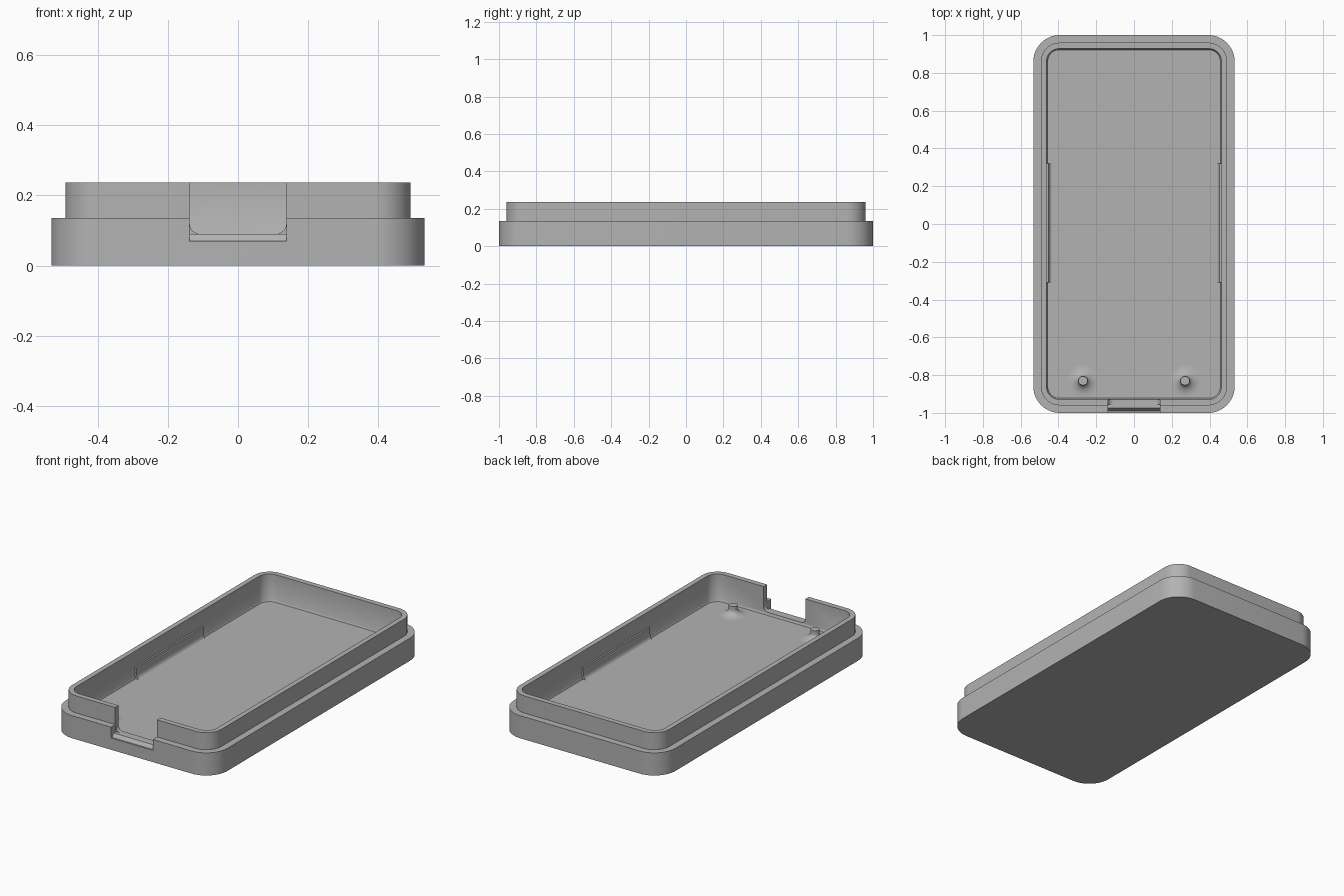
import bpy, bmesh, math
from mathutils import Vector

if "Cube" in bpy.data.objects:
    bpy.data.objects.remove(bpy.data.objects["Cube"])

grey = bpy.data.materials.new("plain_grey")
grey.use_nodes = True
colour = (0.45, 0.45, 0.45, 1)
grey.diffuse_color = colour
grey.node_tree.nodes["Principled BSDF"].inputs["Base Color"].default_value = colour

FLOOR = 0.075


def finish(name, bm):
    bmesh.ops.recalc_face_normals(bm, faces=bm.faces)
    mesh = bpy.data.meshes.new(name)
    bm.to_mesh(mesh)
    bm.free()
    mesh.materials.append(grey)
    ob = bpy.data.objects.new(name, mesh)
    bpy.context.collection.objects.link(ob)
    return ob


def smooth(ob, angle=35):
    bpy.ops.object.select_all(action='DESELECT')
    ob.select_set(True)
    bpy.context.view_layer.objects.active = ob
    bpy.ops.object.shade_smooth_by_angle(angle=math.radians(angle))


def loft(name, loops):
    """Join point loops of equal length and cap both ends."""
    bm = bmesh.new()
    rings = [[bm.verts.new(p) for p in loop] for loop in loops]
    n = len(rings[0])
    for a, b in zip(rings, rings[1:]):
        for i in range(n):
            j = (i + 1) % n
            bm.faces.new((a[i], a[j], b[j], b[i]))
    bm.faces.new(rings[0])
    bm.faces.new(rings[-1])
    return finish(name, bm)


def rounded_rect(hx, hy, r, z, steps=12):
    points = []
    for quarter, (sx, sy) in enumerate([(1, 1), (-1, 1), (-1, -1), (1, -1)]):
        for k in range(steps + 1):
            a = (quarter + k / steps) * math.pi / 2
            points.append(Vector((sx * (hx - r) + r * math.cos(a),
                                  sy * (hy - r) + r * math.sin(a), z)))
    return points


# Tray: stepped outer wall, raised lip, hollow inside
tray = loft("tray", [
    rounded_rect(0.533, 1.0, 0.14, 0),
    rounded_rect(0.533, 1.0, 0.14, 0.135),
    rounded_rect(0.493, 0.96, 0.10, 0.135),
    rounded_rect(0.493, 0.96, 0.10, 0.237),
    rounded_rect(0.463, 0.928, 0.067, 0.237),
    rounded_rect(0.463, 0.928, 0.067, FLOOR + 0.012),
    rounded_rect(0.457, 0.922, 0.061, FLOOR),
])


def cut(cutter):
    cutter.hide_render = True
    mod = tray.modifiers.new("cut", 'BOOLEAN')
    mod.operation, mod.solver, mod.object = 'DIFFERENCE', 'EXACT', cutter
    bpy.context.view_layer.objects.active = tray
    bpy.ops.object.modifier_apply(modifier=mod.name)
    bpy.data.objects.remove(cutter)


# Front notch through the wall, with rounded lower corners
W, R = 0.138, 0.03
outline = [(W, 0.3), (-W, 0.3)]
for k in range(9):
    a = math.pi + k / 8 * math.pi / 2
    outline.append((-W + R + R * math.cos(a), 0.09 + R + R * math.sin(a)))
for k in range(9):
    a = 1.5 * math.pi + k / 8 * math.pi / 2
    outline.append((W - R + R * math.cos(a), 0.09 + R + R * math.sin(a)))
cut(loft("notch_cutter", [[(x, y, z) for x, z in outline] for y in (-1.1, -0.85)]))

# Square outer recess with a sloping sill
sill = [(-1.1, 0.07), (-0.99, 0.07), (-0.975, 0.09), (-0.955, 0.09),
        (-0.955, 0.3), (-1.1, 0.3)]
cut(loft("recess_cutter", [[(x, y, z) for y, z in sill] for x in (-W, W)]))
smooth(tray)

# Long side ridges, curving out into the floor
for side, name in ((1, "left_ridge"), (-1, "right_ridge")):
    profile = [(0.475, FLOOR - 0.01), (0.475, 0.143), (0.453, 0.143)]
    for k in range(9):
        a = k / 8 * math.pi / 2
        profile.append((0.435 + 0.018 * math.cos(a), FLOOR + 0.03 - 0.03 * math.sin(a)))
    profile.append((0.435, FLOOR - 0.01))
    smooth(loft(name, [[(side * x, y, z) for x, z in profile] for y in (-0.31, 0.32)]))

# Locating pins with flared feet
for side, name in ((1, "left_pin"), (-1, "right_pin")):
    rings = [(0.085, FLOOR - 0.005)]
    for k in range(11):
        a = k / 10 * math.pi / 2
        rings.append((0.085 - 0.061 * math.sin(a), FLOOR + 0.035 * (1 - math.cos(a))))
    rings.append((0.024, FLOOR + 0.055))
    smooth(loft(name, [[(side * 0.27 + r * math.cos(t * math.tau / 32),
                         -0.83 + r * math.sin(t * math.tau / 32), z)
                        for t in range(32)] for r, z in rings]))
